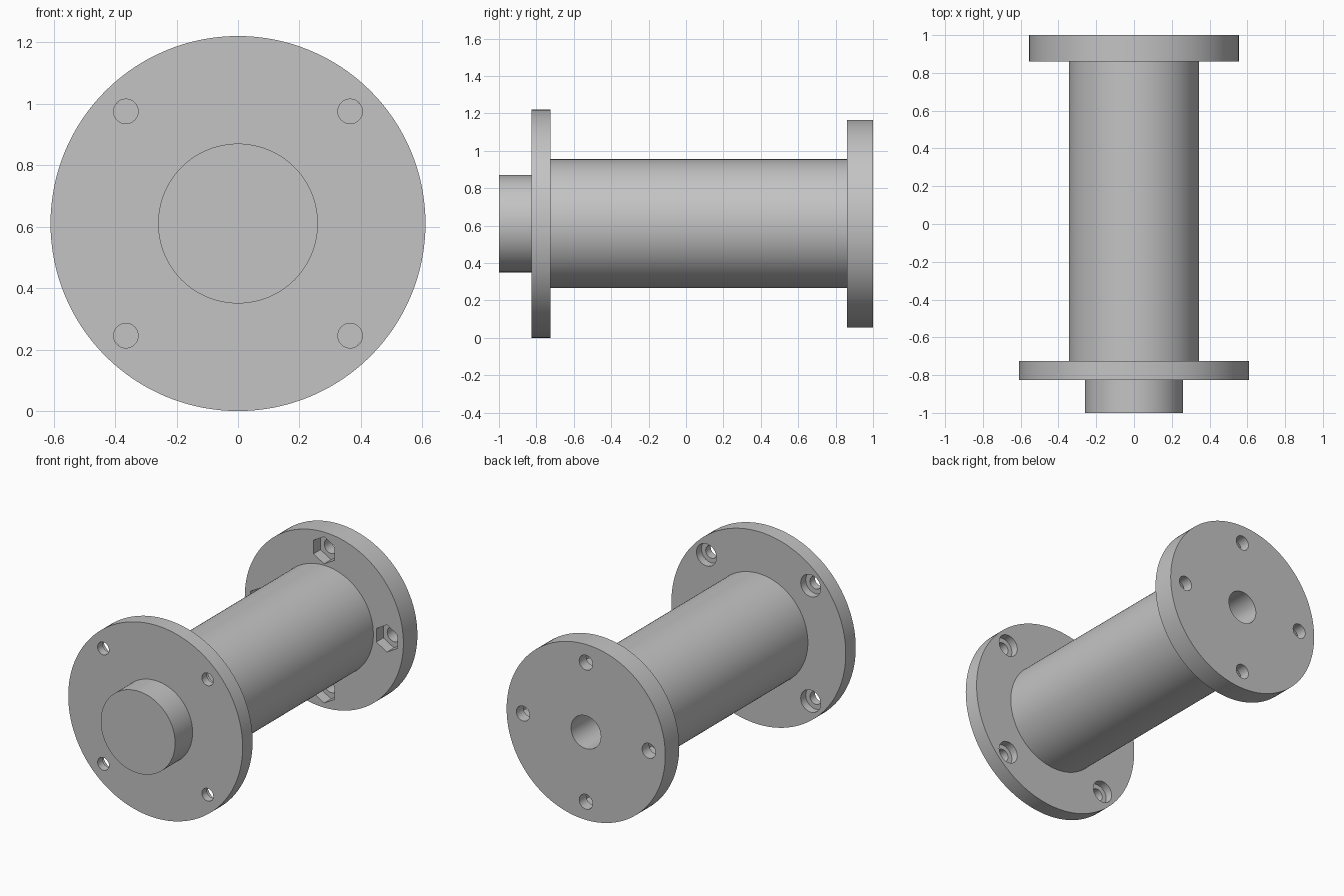
import bpy, bmesh, math
from mathutils import Matrix, Vector

cube = bpy.data.objects.get("Cube")
if cube:
    bpy.data.objects.remove(cube, do_unlink=True)

AXIS_Z = 0.61
grey = bpy.data.materials.new("plain grey")
grey.use_nodes = True
colour = (0.55, 0.55, 0.55, 1)
grey.diffuse_color = colour
grey.node_tree.nodes["Principled BSDF"].inputs["Base Color"].default_value = colour


def finish(bm, name):
    bmesh.ops.recalc_face_normals(bm, faces=bm.faces)
    mesh = bpy.data.meshes.new(name)
    bm.to_mesh(mesh)
    bm.free()
    mesh.materials.append(grey)
    obj = bpy.data.objects.new(name, mesh)
    bpy.context.collection.objects.link(obj)
    return obj


def lathe(name, profile, steps=128):
    """Spin (radius, y) points around the long axis."""
    bm = bmesh.new()
    verts = [bm.verts.new((r, y, AXIS_Z)) for r, y in profile]
    edges = [bm.edges.new(pair) for pair in zip(verts, verts[1:])]
    bmesh.ops.spin(bm, geom=verts + edges, cent=(0, 0, AXIS_Z), axis=(0, 1, 0),
                   angle=math.tau, steps=steps)
    bmesh.ops.remove_doubles(bm, verts=bm.verts, dist=0.0001)
    return finish(bm, name)


def add_rod(bm, x, z, radius, y0, y1, sides):
    place = Matrix.Translation((x, (y0 + y1) / 2, AXIS_Z + z))
    bmesh.ops.create_cone(bm, cap_ends=True, segments=sides, radius1=radius,
                          radius2=radius, depth=y1 - y0,
                          matrix=place @ Matrix.Rotation(math.pi / 2, 4, "X"))


# Boss, front flange, barrel, rear flange and blind rear bore
flanged_barrel = lathe("flanged_barrel", [
    (0, -1), (0.26, -1), (0.26, -0.825),
    (0.61, -0.825), (0.61, -0.725),
    (0.345, -0.725), (0.345, 0.86),
    (0.555, 0.86), (0.555, 1),
    (0.104, 1), (0.104, 0.4), (0, 0.4)])

# Bolt holes, round counterbores in front flange, hex nut pockets in rear flange
drills, pockets = bmesh.new(), bmesh.new()
for i in range(4):
    turn = i * math.pi / 2
    a = turn + math.pi / 4
    x, z = 0.516 * math.cos(a), 0.516 * math.sin(a)
    add_rod(drills, x, z, 0.04, -0.9, -0.7, 32)
    add_rod(pockets, x, z, 0.07, -0.775, -0.65, 32)
    x, z = 0.44 * math.cos(turn), 0.44 * math.sin(turn)
    add_rod(drills, x, z, 0.047, 0.8, 1.1, 32)
    add_rod(pockets, x, z, 0.086, 0.8, 0.93, 6)

bpy.context.view_layer.objects.active = flanged_barrel
for bm, name in ((pockets, "pocket_cutter"), (drills, "drill_cutter")):
    cutter = finish(bm, name)
    cutter.hide_render = True
    cut = flanged_barrel.modifiers.new(name, "BOOLEAN")
    cut.operation = "DIFFERENCE"
    cut.solver = "EXACT"
    cut.object = cutter
    bpy.ops.object.modifier_apply(modifier=name)
    bpy.data.objects.remove(cutter, do_unlink=True)

# Smooth round walls, sharp rims
bpy.ops.object.select_all(action="DESELECT")
flanged_barrel.select_set(True)
bpy.ops.object.shade_smooth_by_angle(angle=math.radians(30))
